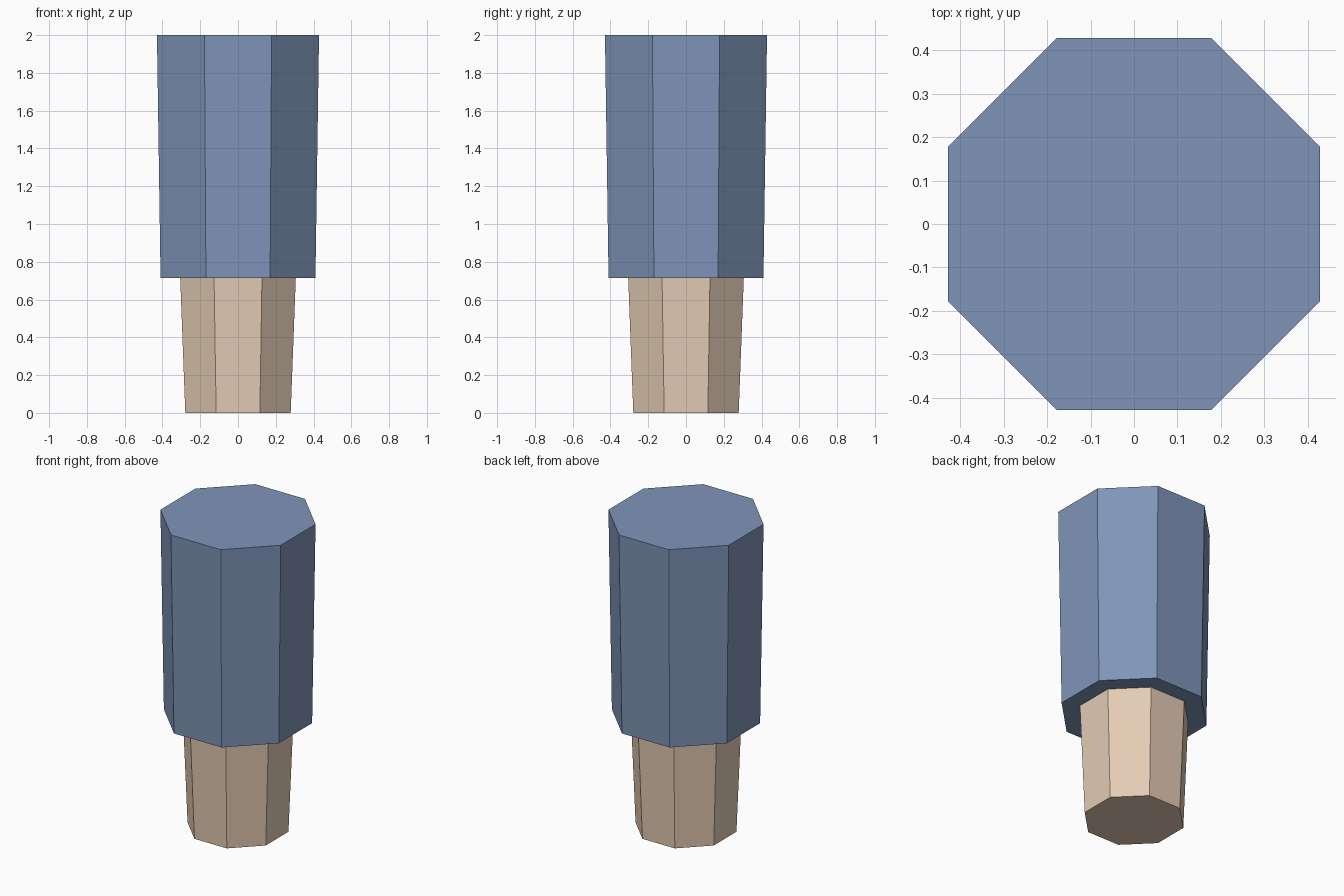
import bpy
from math import pi, cos

if "Cube" in bpy.data.objects:
    bpy.data.objects.remove(bpy.data.objects["Cube"])


def material(name, color):
    mat = bpy.data.materials.new(name)
    mat.diffuse_color = color
    mat.use_nodes = True
    mat.node_tree.nodes["Principled BSDF"].inputs["Base Color"].default_value = mat.diffuse_color
    return mat


def octagon_taper(name, z0, z1, half0, half1, mat):
    """Tapered eight-sided block; half0/half1 are centre-to-flat distances."""
    k = 1 / cos(pi / 8)
    bpy.ops.mesh.primitive_cone_add(
        vertices=8, radius1=half0 * k, radius2=half1 * k, depth=z1 - z0,
        location=(0, 0, (z0 + z1) / 2), rotation=(0, 0, pi / 8))
    obj = bpy.context.object
    bpy.ops.object.transform_apply(location=True, rotation=True, scale=True)
    obj.name = obj.data.name = name
    obj.data.materials.append(mat)
    return obj


tan = material("tan", (0.78, 0.60, 0.46, 1))
blue = material("blue", (0.21, 0.30, 0.48, 1))

# Narrow lower peg
octagon_taper("lower_peg", 0.0, 0.715, 0.279, 0.306, tan)
# Wide upper sleeve
octagon_taper("upper_sleeve", 0.715, 2.0, 0.41, 0.429, blue)
